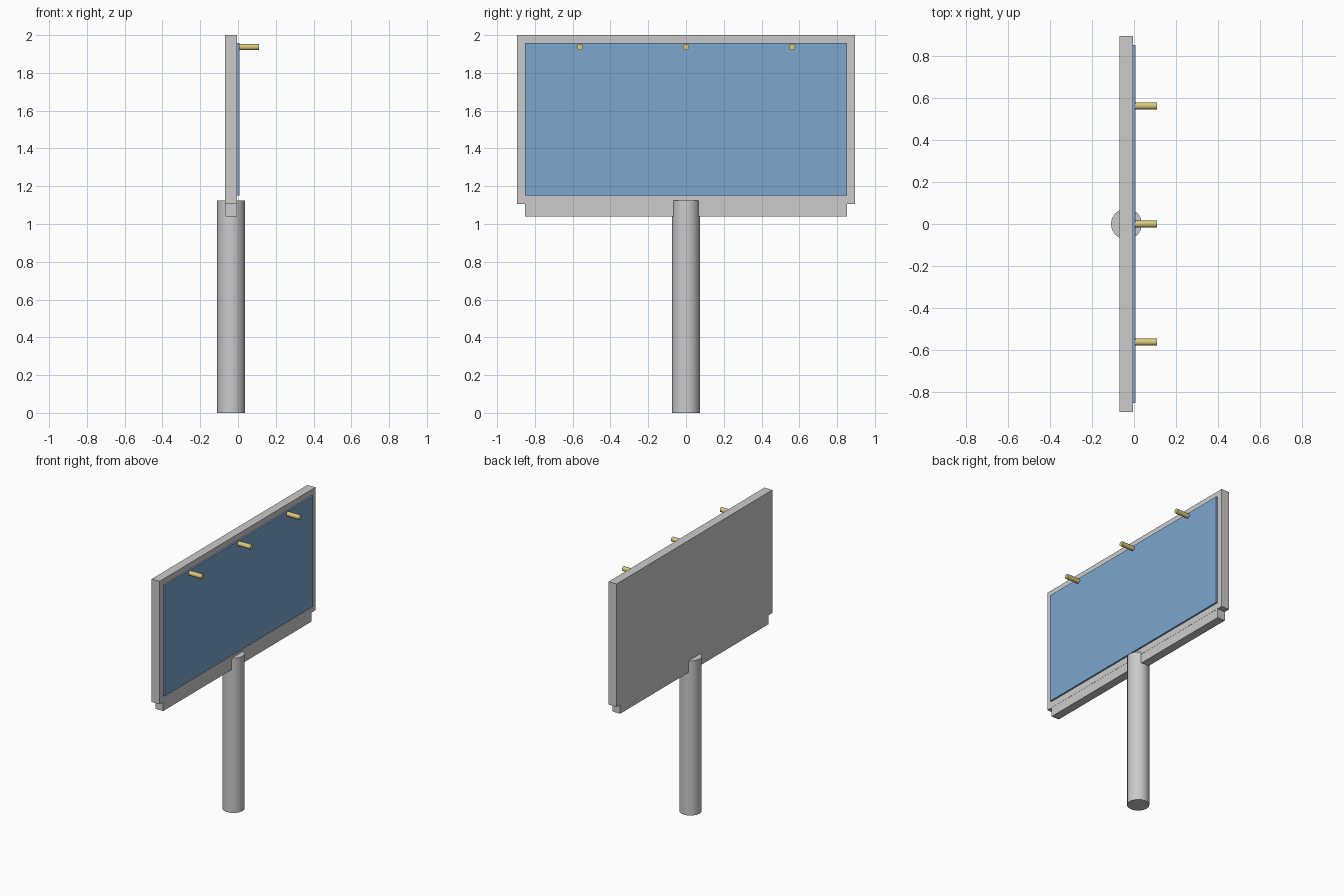
import bpy
import math

if "Cube" in bpy.data.objects:
    bpy.data.objects.remove(bpy.data.objects["Cube"])

AXIS_X = -0.036  # centre line of post, frame and rail


def material(name, color):
    m = bpy.data.materials.new(name)
    m.diffuse_color = color
    m.use_nodes = True
    m.node_tree.nodes["Principled BSDF"].inputs["Base Color"].default_value = m.diffuse_color
    return m


def finish(name, mat):
    ob = bpy.context.object
    ob.name = name
    if mat:
        ob.data.materials.append(mat)
    return ob


def box(name, lo, hi, mat=None):
    bpy.ops.mesh.primitive_cube_add(size=1, location=[(a + b) / 2 for a, b in zip(lo, hi)])
    bpy.context.object.scale = [b - a for a, b in zip(lo, hi)]
    bpy.ops.object.transform_apply(location=False, rotation=False, scale=True)
    return finish(name, mat)


def cylinder(name, radius, depth, location, sides, rotation=(0, 0, 0), mat=None):
    bpy.ops.mesh.primitive_cylinder_add(vertices=sides, radius=radius, depth=depth,
                                        location=location, rotation=rotation)
    ob = finish(name, mat)
    bpy.ops.object.shade_smooth_by_angle(angle=math.radians(35))
    return ob


blue = material("panel_blue", (0.20, 0.38, 0.62, 1))
brass = material("lamp_yellow", (0.70, 0.58, 0.20, 1))

# Support post
cylinder("post", 0.074, 1.125, (AXIS_X, 0, 0.5625), 16)

# Billboard frame, support rail and face panel
box("frame", (-0.068, -0.895, 1.106), (-0.004, 0.895, 2.0))
box("support_rail", (-0.067, -0.852, 1.04), (-0.005, 0.852, 1.106))
box("face_panel", (-0.010, -0.852, 1.152), (0.008, 0.852, 1.957), blue)

# Row of lamps sticking out of the top of the panel
for i in (-1, 0, 1):
    cylinder(f"lamp_{i + 2}", 0.017, 0.105, (0.0575, 0.562 * i, 1.937), 12,
             (0, math.pi / 2, 0), brass)
